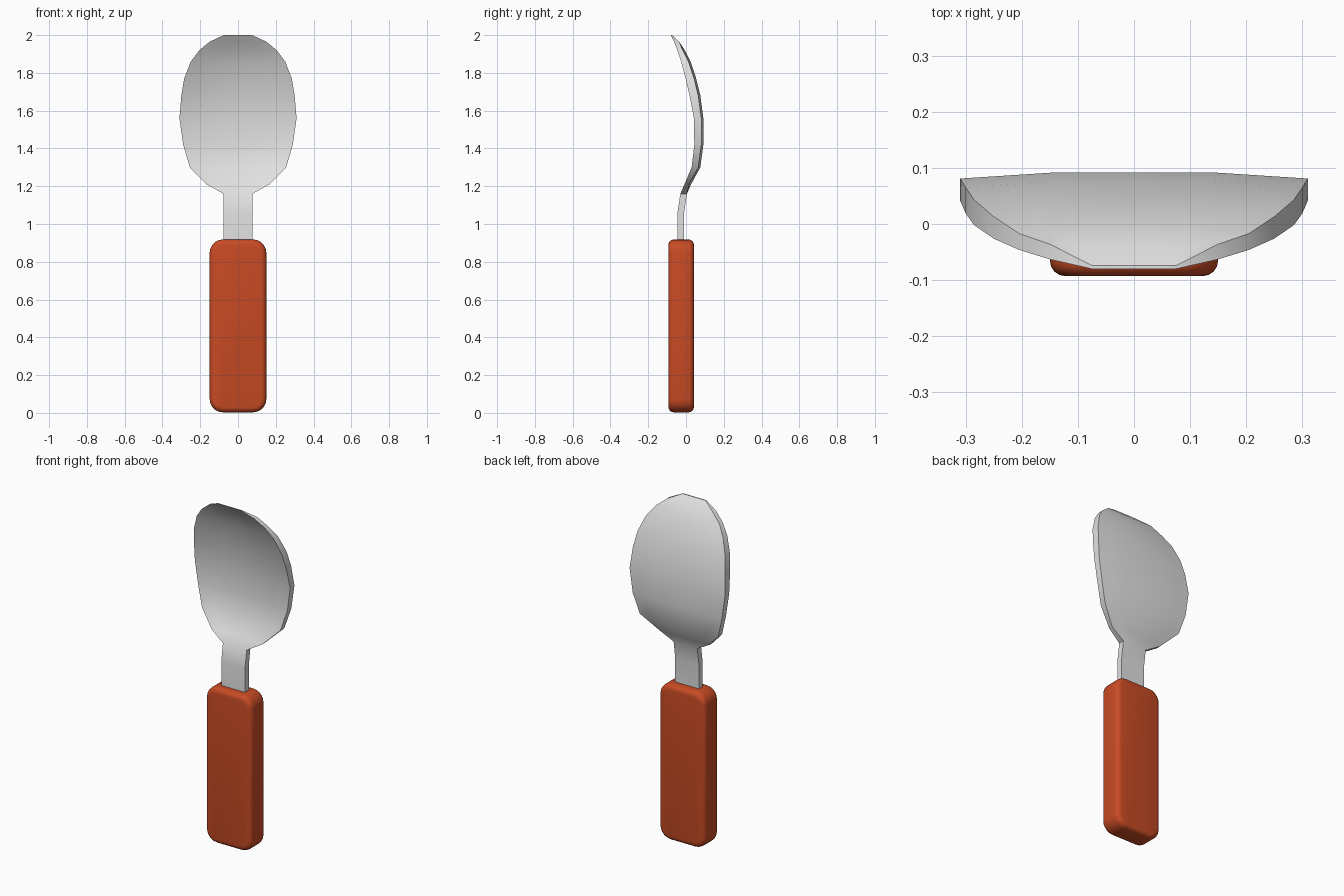
import bpy, bmesh, math

if "Cube" in bpy.data.objects:
    bpy.data.objects.remove(bpy.data.objects["Cube"])


def material(name, rgb):
    m = bpy.data.materials.new(name)
    m.diffuse_color = (*rgb, 1)
    m.use_nodes = True
    m.node_tree.nodes["Principled BSDF"].inputs["Base Color"].default_value = m.diffuse_color
    return m


def finish(bm, name, mat, angle):
    bmesh.ops.recalc_face_normals(bm, faces=bm.faces[:])
    me = bpy.data.meshes.new(name)
    bm.to_mesh(me)
    bm.free()
    ob = bpy.data.objects.new(name, me)
    bpy.context.collection.objects.link(ob)
    me.materials.append(mat)
    bpy.ops.object.select_all(action='DESELECT')
    ob.select_set(True)
    bpy.context.view_layer.objects.active = ob
    bpy.ops.object.shade_smooth_by_angle(angle=math.radians(angle))
    return ob


orange = material("orange_plastic", (0.58, 0.07, 0.018))
steel = material("light_steel", (0.75, 0.75, 0.75))

# Handle: box with rounded outline and softer front and back rims
bm = bmesh.new()
bmesh.ops.create_cube(bm, size=1)
for v in bm.verts:
    v.co = (v.co.x * 0.30, v.co.y * 0.135 - 0.0255, (v.co.z + 0.5) * 0.915 + 0.003)
along_y = [e for e in bm.edges if abs(e.verts[0].co.y - e.verts[1].co.y) > 0.1]
bmesh.ops.bevel(bm, geom=along_y, offset=0.07, segments=5, profile=0.5, affect='EDGES')
rims = [e for e in bm.edges if abs(e.verts[0].co.y - e.verts[1].co.y) < 0.01]
bmesh.ops.bevel(bm, geom=rims, offset=0.028, segments=4, profile=0.5, affect='EDGES')
finish(bm, "handle", orange, 50)

# Neck and bowl: rows of height, half width, rim front y, centre back y
rows = [
    (0.88, .077, -.045, -.010), (1.06, .077, -.045, -.010),
    (1.16, .077, -.030, .005), (1.21, .165, -.008, .027),
    (1.30, .255, .030, .076), (1.42, .290, .044, .092),
    (1.56, .310, .042, .092), (1.68, .300, .019, .076),
    (1.77, .285, -.002, .054), (1.86, .250, -.026, .024),
    (1.92, .205, -.046, -.006), (1.965, .150, -.063, -.036),
    (2.00, .075, -.080, -.074),
]
cols = [-1, -.75, -.45, 0, .45, .75, 1]
bm = bmesh.new()
loops = []
for z, w, yf, yb in rows:
    hollow = max(0, yb - yf - .02) if 1.16 < z < 1.99 else 0
    bulge = .011 if 1.2 < z < 1.95 else 0
    front = [bm.verts.new((u * w, yf + hollow * (1 - u * u), z)) for u in cols]
    back = [bm.verts.new((u * w, yb - bulge * max(0, abs(u) - .45) / .55, z)) for u in reversed(cols)]
    loops.append(front + back)
n = len(loops[0])
for a, b in zip(loops, loops[1:]):
    for i in range(n):
        j = (i + 1) % n
        bm.faces.new((a[i], a[j], b[j], b[i]))
bm.faces.new(loops[0][::-1])
bm.faces.new(loops[-1])
finish(bm, "bowl_and_neck", steel, 40)
